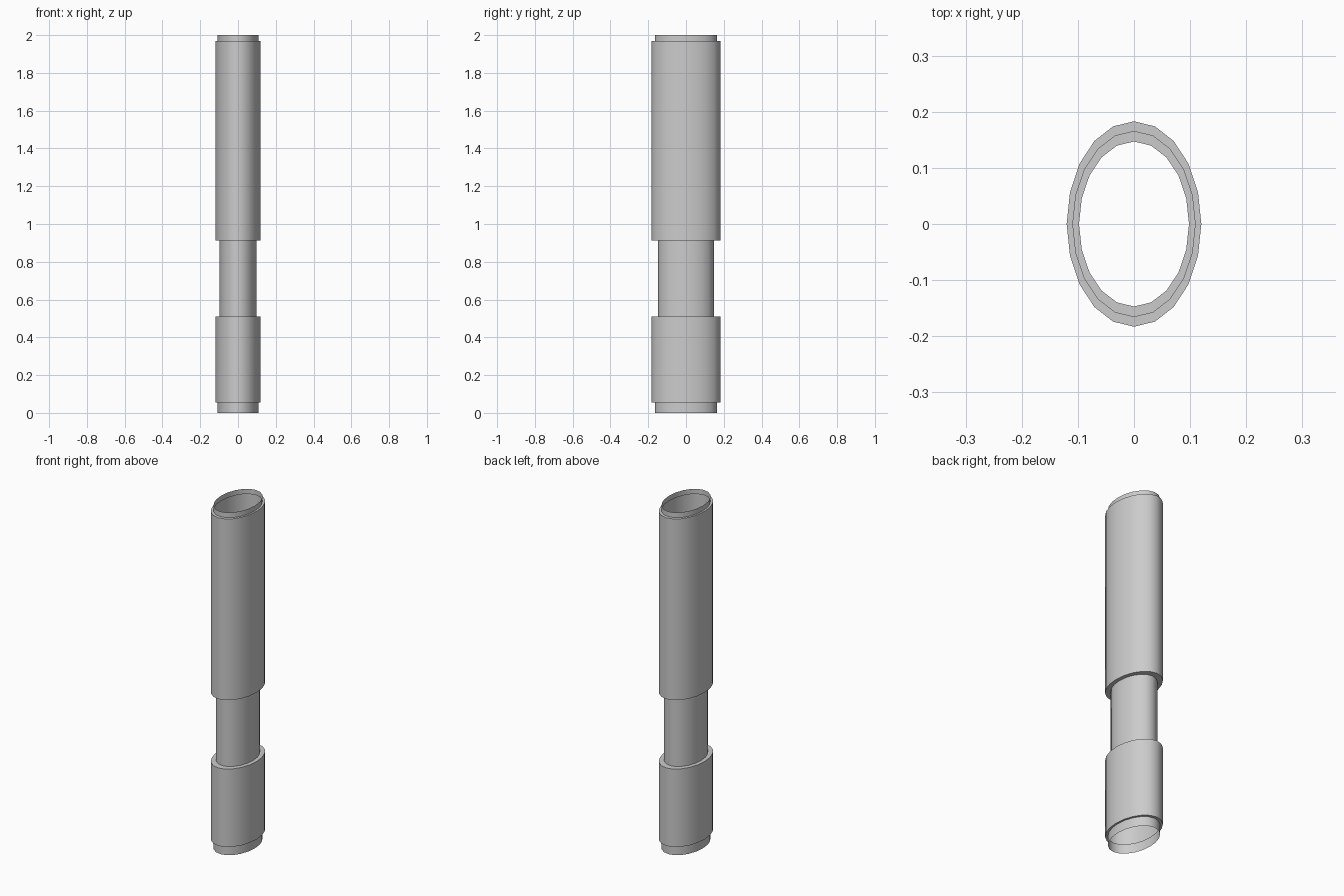
import bpy
import bmesh
from math import cos, sin, pi, radians

cube = bpy.data.objects.get("Cube")
if cube:
    bpy.data.objects.remove(cube, do_unlink=True)

SIDES = 20
OUTER, COLLAR, NECK = (0.12, 0.183), (0.109, 0.165), (0.098, 0.147)

grey = bpy.data.materials.new("light grey")
grey.use_nodes = True
grey.diffuse_color = (0.6, 0.6, 0.6, 1)
grey.node_tree.nodes["Principled BSDF"].inputs["Base Color"].default_value = grey.diffuse_color


def oval_shell(name, profile):
    """Open thin shell through oval rings, given as (radii, height) from bottom to top."""
    bm = bmesh.new()
    rings = []
    for (rx, ry), z in profile:
        angles = [2 * pi * i / SIDES for i in range(SIDES)]
        rings.append([bm.verts.new((rx * cos(a), ry * sin(a), z)) for a in angles])
    for low, high in zip(rings, rings[1:]):
        for i in range(SIDES):
            j = (i + 1) % SIDES
            bm.faces.new((low[i], low[j], high[j], high[i]))
    mesh = bpy.data.meshes.new(name)
    bm.to_mesh(mesh)
    bm.free()
    mesh.materials.append(grey)
    obj = bpy.data.objects.new(name, mesh)
    bpy.context.collection.objects.link(obj)
    bpy.ops.object.select_all(action='DESELECT')
    obj.select_set(True)
    bpy.context.view_layer.objects.active = obj
    bpy.ops.object.shade_smooth_by_angle(angle=radians(35))
    return obj


# Lower sleeve with its bottom collar and the ledge leading to the neck
oval_shell("lower_sleeve", [(COLLAR, 0), (COLLAR, 0.055), (OUTER, 0.055),
                            (OUTER, 0.51), (NECK, 0.51)])
# Narrow middle
oval_shell("neck", [(NECK, 0.51), (NECK, 0.912)])
# Upper sleeve with its ledge and open top collar
oval_shell("upper_sleeve", [(NECK, 0.912), (OUTER, 0.912), (OUTER, 1.97),
                            (COLLAR, 1.97), (COLLAR, 2)])
